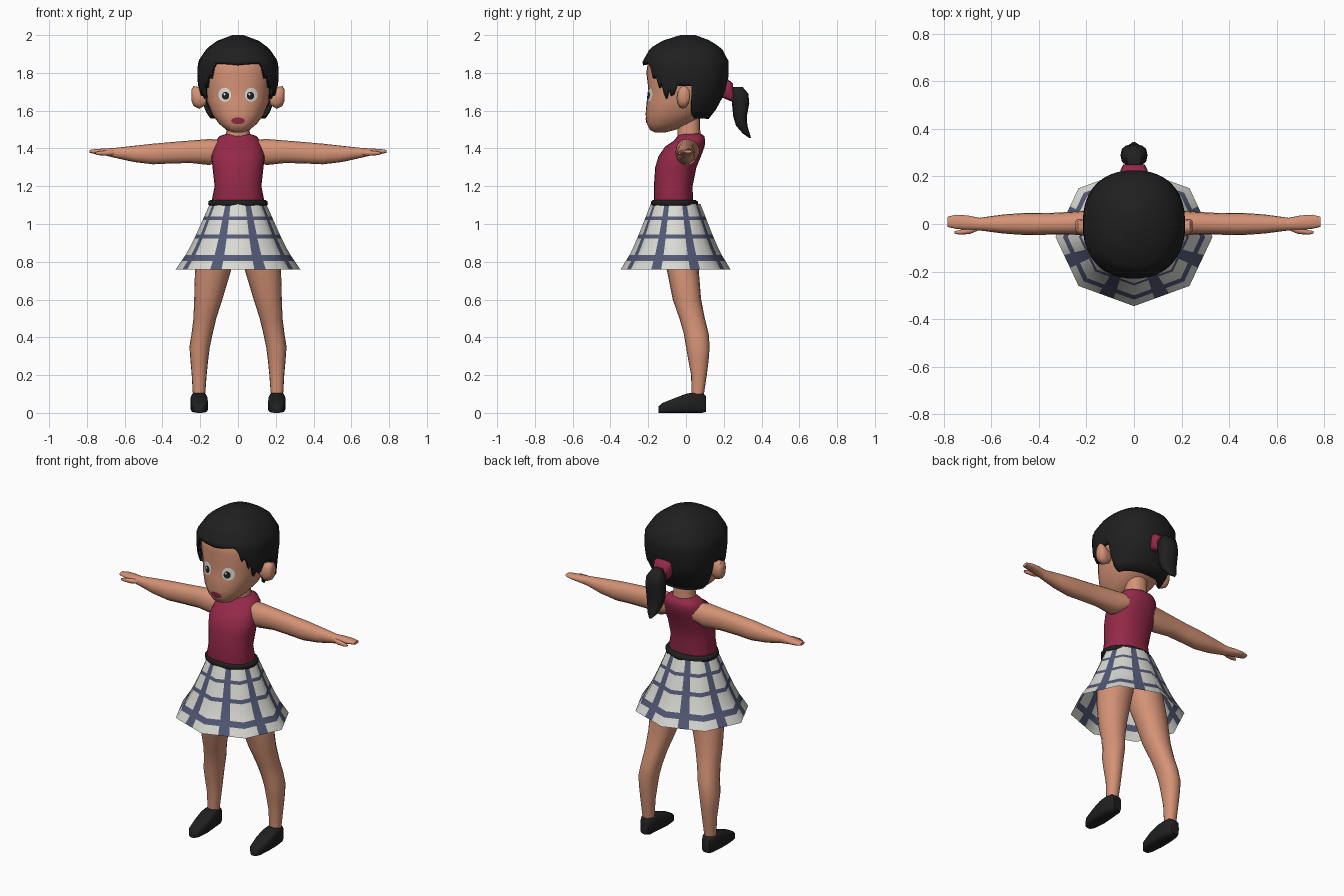
import bpy, bmesh, math
from mathutils import Vector


def material(name, rgb):
    m = bpy.data.materials.new(name)
    m.diffuse_color = (*rgb, 1)
    return m


SKIN = material("skin", (0.66, 0.29, 0.18))
BLACK = material("black", (0.014, 0.014, 0.014))
CRIMSON = material("crimson", (0.30, 0.022, 0.065))
WHITE = material("off_white", (0.70, 0.70, 0.66))
NAVY = material("navy", (0.085, 0.10, 0.18))


def interp(table, v):
    """Linear interpolation in a table of (key, values...) sorted by rising key."""
    if v <= table[0][0]:
        return table[0][1:]
    for a, b in zip(table, table[1:]):
        if v <= b[0]:
            t = (v - a[0]) / (b[0] - a[0])
            return tuple(p + (q - p) * t for p, q in zip(a[1:], b[1:]))
    return table[-1][1:]


def make(name, verts, faces, mats, mirror=False, angle=55):
    me = bpy.data.meshes.new(name)
    me.from_pydata(verts, [], faces)
    bm = bmesh.new()
    bm.from_mesh(me)
    bmesh.ops.recalc_face_normals(bm, faces=bm.faces)
    bm.to_mesh(me)
    bm.free()
    for m in mats:
        me.materials.append(m)
    ob = bpy.data.objects.new(name, me)
    bpy.context.collection.objects.link(ob)
    bpy.ops.object.select_all(action='DESELECT')
    ob.select_set(True)
    bpy.context.view_layer.objects.active = ob
    bpy.ops.object.shade_smooth_by_angle(angle=math.radians(angle))
    if mirror:
        ob.modifiers.new("mirror", 'MIRROR').use_clip = False
    return ob


def spow(v, p):
    return math.copysign(abs(v) ** (2 / p), v)


def tube_faces(rows, n):
    return [(r * n + i, r * n + (i + 1) % n, (r + 1) * n + (i + 1) % n, (r + 1) * n + i)
            for r in range(rows - 1) for i in range(n)]


def loft(name, rings, mat, axis='z', n=16, p=2.2, mirror=False):
    """Rings are (position along axis, min u, max u, min v, max v)."""
    verts = []
    for w, u0, u1, v0, v1 in rings:
        for i in range(n):
            a = 2 * math.pi * i / n
            u = (u0 + u1) / 2 + (u1 - u0) / 2 * spow(math.sin(a), p)
            v = (v0 + v1) / 2 - (v1 - v0) / 2 * spow(math.cos(a), p)
            verts.append({'z': (u, v, w), 'x': (w, u, v), 'y': (u, w, v)}[axis])
    k = len(rings)
    faces = tube_faces(k, n) + [tuple(range(n)), tuple(range((k - 1) * n, k * n))]
    return make(name, verts, faces, [mat], mirror)


def sym(rows):
    return [(z, -r, r, f, b) for z, r, f, b in rows]


# Head and neck
head = loft("head", sym([
    (1.485, .025, -.165, -.11), (1.497, .06, -.19, -.06), (1.53, .10, -.207, .02),
    (1.58, .137, -.214, .10), (1.65, .165, -.208, .155), (1.72, .175, -.20, .18),
    (1.80, .185, -.21, .19), (1.87, .17, -.20, .18), (1.93, .12, -.15, .14)]), SKIN, n=32, p=2.3)
loft("neck", sym([(1.44, .07, -.045, .08), (1.50, .06, -.045, .075), (1.60, .06, -.05, .075)]), SKIN)
loft("ear", [(.17, -.04, .01, 1.63, 1.70), (.205, -.05, .018, 1.61, 1.725),
             (.235, -.045, .022, 1.625, 1.73), (.245, -.03, .012, 1.65, 1.715)],
     SKIN, 'x', 12, mirror=True)

# Hair cap: its lower edge follows the fringe, side locks and nape
hair_size = [(1.55, .15, -.15, .115), (1.60, .178, -.19, .155), (1.70, .208, -.215, .21),
             (1.78, .216, -.222, .225), (1.86, .212, -.23, .226), (1.93, .165, -.19, .19),
             (1.97, .11, -.125, .13), (2.0, .03, -.03, .05)]
hair_edge = [(0, 1.84), (30, 1.855), (35, 1.84), (40, 1.77), (46, 1.79), (52, 1.72), (56, 1.75),
             (63, 1.65), (68, 1.71), (74, 1.66), (80, 1.73), (96, 1.73), (102, 1.60),
             (110, 1.56), (180, 1.555)]
N, ROWS = 90, 14
verts = []
for r in range(ROWS):
    for i in range(N):
        deg = 360 * i / N
        edge = interp(hair_edge, min(deg, 360 - deg))[0]
        z = 2 - (2 - edge) * (r / (ROWS - 1)) ** 1.5
        rx, f, b = interp(hair_size, z)
        a = math.radians(deg)
        verts.append((rx * spow(math.sin(a), 2.3),
                      (f + b) / 2 - (b - f) / 2 * spow(math.cos(a), 2.3), z))
hair = make("hair", verts, tube_faces(ROWS, N) + [tuple(range(N))], [BLACK])
sol = hair.modifiers.new("thickness", 'SOLIDIFY')
sol.thickness, sol.offset = .02, -1

# Ponytail and its tie
loft("hair_tie", [(.19, -.05, .05, 1.67, 1.76), (.225, -.058, .058, 1.655, 1.765),
                  (.25, -.045, .045, 1.645, 1.74)], CRIMSON, 'y', 12, 4)
loft("ponytail", sym([
    (1.455, .008, .335, .345), (1.48, .03, .30, .337), (1.52, .045, .265, .325),
    (1.57, .055, .25, .322), (1.64, .057, .243, .335), (1.69, .052, .24, .33),
    (1.725, .03, .245, .30)]), BLACK, n=12, p=2.6)


# Face details: thin plates laid onto the head
def plate(name, x, z, rx, rz, mat, lift):
    verts, n = [], 20
    for s in (0.02, .5, 1):
        for i in range(n):
            a = 2 * math.pi * i / n
            px, pz = x + rx * s * math.cos(a), z + rz * s * math.sin(a)
            hit, loc, _, _ = head.ray_cast(Vector((px, -1, pz)), Vector((0, 1, 0)))
            verts.append((px, (loc.y if hit else -.2) - lift, pz))
    make(name, verts, tube_faces(3, n) + [tuple(range(n))], [mat])


for side, tag in ((-1, "right"), (1, "left")):
    plate(tag + "_eye", side * .07, 1.684, .034, .037, WHITE, .003)
    plate(tag + "_pupil", side * .066, 1.679, .019, .021, BLACK, .005)
    plate(tag + "_eye_glint", side * .066 - .006, 1.687, .006, .006, WHITE, .007)
plate("mouth", 0, 1.546, .036, .018, CRIMSON, .003)

# Sleeveless top and belt
loft("top", sym([
    (1.09, .13, -.165, .035), (1.12, .14, -.17, .037), (1.20, .124, -.17, .035),
    (1.30, .135, -.163, .055), (1.36, .142, -.145, .08), (1.41, .128, -.11, .098),
    (1.44, .118, -.065, .102), (1.465, .098, -.045, .097), (1.478, .06, -.035, .08)]),
    CRIMSON, n=24, p=2.3)
loft("belt", sym([(1.097, .152, -.18, .062), (1.104, .158, -.186, .066),
                  (1.12, .156, -.184, .062), (1.127, .145, -.176, .05)]), BLACK, p=2)

# Eight-sided skirt, with navy bands as cut faces
skirt_size = [(.76, .33), (.85, .268), (.93, .228), (1.03, .183), (1.105, .15)]
levels = [.76, .805, .835, .88, .924, .945, .985, 1.022, 1.04, 1.105]
verts, n = [], 24
for z in levels:
    r = interp(skirt_size, z)[0]
    for i in range(n):
        k, t = i // 3, (0, .37, .63)[i % 3]
        a, b = (math.radians(45 * (k + j)) for j in (0, 1))
        verts.append((r * (math.sin(a) * (1 - t) + math.sin(b) * t),
                      -.055 - .88 * r * (math.cos(a) * (1 - t) + math.cos(b) * t), z))
skirt = make("skirt", verts, tube_faces(len(levels), n), [WHITE, NAVY])
for poly in skirt.data.polygons:
    row, col = divmod(min(poly.vertices), n)
    cols = {v % n % 3 for v in poly.vertices}
    poly.material_index = int(row in (1, 4, 7) or cols == {1, 2})

# Arms with hands and thumbs
loft("arm", [
    (.09, -.045, .07, 1.34, 1.445), (.15, -.055, .062, 1.312, 1.45), (.25, -.045, .052, 1.323, 1.442),
    (.36, -.045, .046, 1.32, 1.433), (.45, -.047, .047, 1.316, 1.425), (.55, -.04, .04, 1.328, 1.414),
    (.65, -.027, .026, 1.35, 1.403), (.70, -.025, .036, 1.362, 1.40), (.75, -.02, .039, 1.37, 1.397),
    (.785, -.012, .03, 1.376, 1.392)], SKIN, 'x', mirror=True)
loft("thumb", [(.65, -.025, 0, 1.365, 1.39), (.69, -.042, -.015, 1.362, 1.39),
               (.735, -.045, -.026, 1.364, 1.386), (.755, -.04, -.03, 1.368, 1.38)],
     SKIN, 'x', 8, mirror=True)

# Legs, continuing up under the skirt
loft("leg", [
    (.08, .175, .238, .03, .092), (.20, .166, .245, .027, .11), (.28, .158, .252, .012, .12),
    (.35, .149, .257, 0, .125), (.42, .134, .246, -.012, .12), (.50, .115, .236, -.035, .10),
    (.60, .083, .232, -.07, .08), (.75, .038, .228, -.10, .068), (.90, -.005, .205, -.14, .065),
    (1.08, -.01, .135, -.16, .04)], SKIN, mirror=True)

# Shoes
loft("shoe", [
    (-.145, .185, .225, 0, .035), (-.125, .168, .24, 0, .052), (-.06, .158, .25, 0, .078),
    (0, .16, .252, 0, .101), (.04, .164, .25, 0, .108), (.085, .168, .243, 0, .106),
    (.105, .18, .232, .005, .09)], BLACK, 'y', 16, 4, mirror=True)
